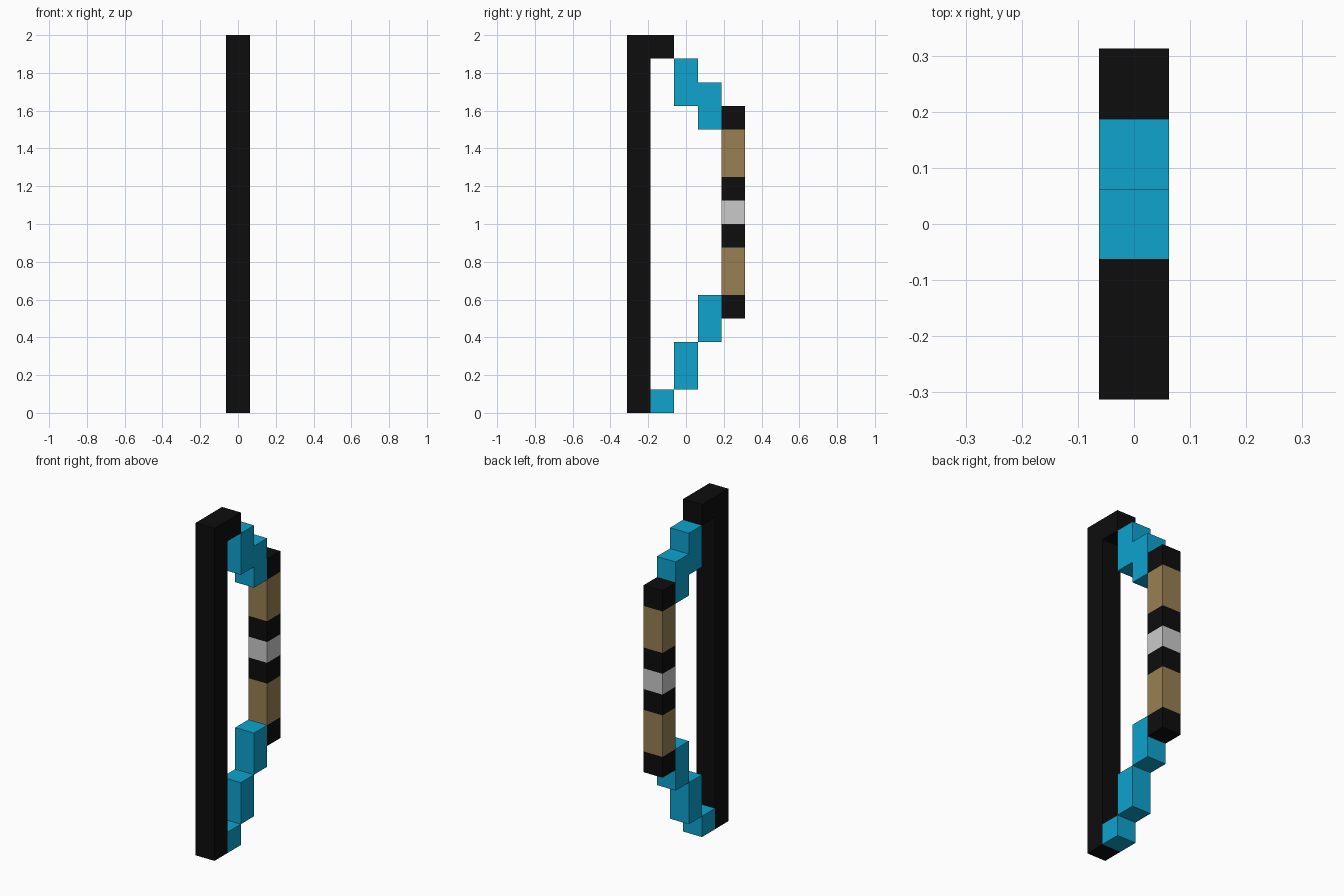
import bpy
import bmesh

if "Cube" in bpy.data.objects:
    bpy.data.objects.remove(bpy.data.objects["Cube"])

U = 0.125  # one block of the grid


def material(name, rgb):
    m = bpy.data.materials.new(name)
    m.diffuse_color = (*rgb, 1.0)
    m.use_nodes = True
    m.node_tree.nodes["Principled BSDF"].inputs["Base Color"].default_value = m.diffuse_color
    return m


BLACK = material("black", (0.004, 0.004, 0.004))
BLUE = material("blue", (0.0044, 0.366, 0.617))
TAN = material("tan", (0.314, 0.216, 0.084))
GREY = material("light grey", (0.59, 0.59, 0.59))


def column(name, slot, start, bands):
    """Square column in a depth slot (0 = front), made of stacked (height, material) bands."""
    mesh = bpy.data.meshes.new(name)
    mats = list(dict.fromkeys(m for _, m in bands))
    for m in mats:
        mesh.materials.append(m)
    y0, h = (slot - 2.5) * U, U / 2
    bm = bmesh.new()

    def ring(z):
        return [bm.verts.new((x, y, z * U)) for x, y in
                ((-h, y0), (h, y0), (h, y0 + U), (-h, y0 + U))]

    z = start
    low = ring(z)
    bm.faces.new(low[::-1]).material_index = mats.index(bands[0][1])
    for height, mat in bands:
        z += height
        high = ring(z)
        for i in range(4):
            j = (i + 1) % 4
            face = bm.faces.new((low[i], low[j], high[j], high[i]))
            face.material_index = mats.index(mat)
        low = high
    bm.faces.new(low).material_index = mats.index(bands[-1][1])
    bm.to_mesh(mesh)
    bm.free()
    obj = bpy.data.objects.new(name, mesh)
    bpy.context.collection.objects.link(obj)


# Straight string along the front, with its top hook
column("string", 0, 0, [(16, BLACK)])
column("top_tip", 1, 15, [(1, BLACK)])

# Stepped limbs leading back to the grip
column("bottom_tip", 1, 0, [(1, BLUE)])
for name, slot, start in (("lower_limb_outer", 2, 1), ("lower_limb_inner", 3, 3),
                          ("upper_limb_outer", 2, 13), ("upper_limb_inner", 3, 12)):
    column(name, slot, start, [(2, BLUE)])

# Banded grip at the back
column("grip", 4, 4, [(1, BLACK), (2, TAN), (1, BLACK), (1, GREY),
                      (1, BLACK), (2, TAN), (1, BLACK)])
